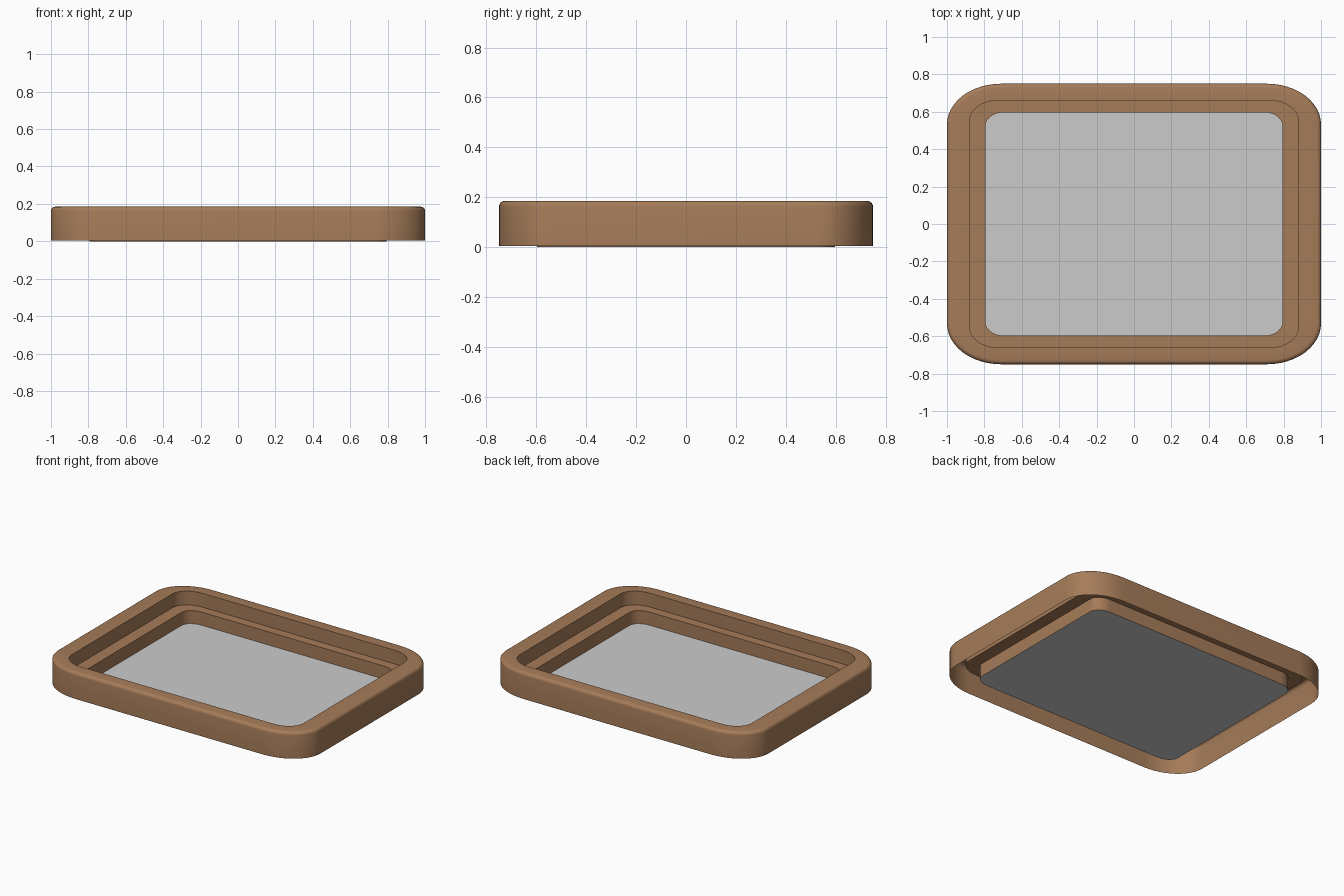
import bpy, bmesh
from math import cos, sin, pi, radians

if "Cube" in bpy.data.objects:
    bpy.data.objects.remove(bpy.data.objects["Cube"])

SEG = 12  # segments per rounded corner


def ring(bm, hx, hy, r, z):
    """Rounded rectangle loop; corners are stretched 4:3 like the tray."""
    rx, ry = r, r * 0.75
    verts = []
    for k, (sx, sy) in enumerate([(1, 1), (-1, 1), (-1, -1), (1, -1)]):
        for i in range(SEG + 1):
            a = (k + i / SEG) * pi / 2
            verts.append(bm.verts.new((sx * (hx - rx) + rx * cos(a),
                                       sy * (hy - ry) + ry * sin(a), z)))
    return verts


def finish(bm, name, color=None):
    bmesh.ops.recalc_face_normals(bm, faces=bm.faces)
    me = bpy.data.meshes.new(name)
    bm.to_mesh(me)
    bm.free()
    ob = bpy.data.objects.new(name, me)
    bpy.context.collection.objects.link(ob)
    if color:
        mat = bpy.data.materials.new(name + "_colour")
        mat.diffuse_color = color
        mat.use_nodes = True
        mat.node_tree.nodes["Principled BSDF"].inputs["Base Color"].default_value = mat.diffuse_color
        me.materials.append(mat)
    bpy.ops.object.select_all(action='DESELECT')
    ob.select_set(True)
    bpy.context.view_layer.objects.active = ob
    bpy.ops.object.shade_smooth_by_angle(angle=radians(35))
    return ob


# Tray frame: hollow shell, outer wall -> rounded lip -> rim -> ledge -> inner wall
H, B = 0.185, 0.022
profile = [(1.0, 0.75, 0.29, 0.004)]
for i in range(5):
    a = i / 4 * pi / 2
    d = B * (1 - cos(a))
    profile.append((1 - d, 0.75 - d, 0.29 - d, H - B + B * sin(a)))
profile += [(0.88, 0.66, 0.15, H), (0.88, 0.66, 0.15, 0.09),
            (0.795, 0.597, 0.10, 0.09), (0.795, 0.597, 0.10, 0.0)]
bm = bmesh.new()
rings = [ring(bm, *p) for p in profile]
for a, b in zip(rings, rings[1:]):
    n = len(a)
    for i in range(n):
        j = (i + 1) % n
        bm.faces.new((a[i], a[j], b[j], b[i]))
finish(bm, "tray_frame", (0.38, 0.2, 0.1, 1))

# Flat grey floor panel
bm = bmesh.new()
bm.faces.new(ring(bm, 0.795, 0.597, 0.10, 0.0))
finish(bm, "floor_panel")
